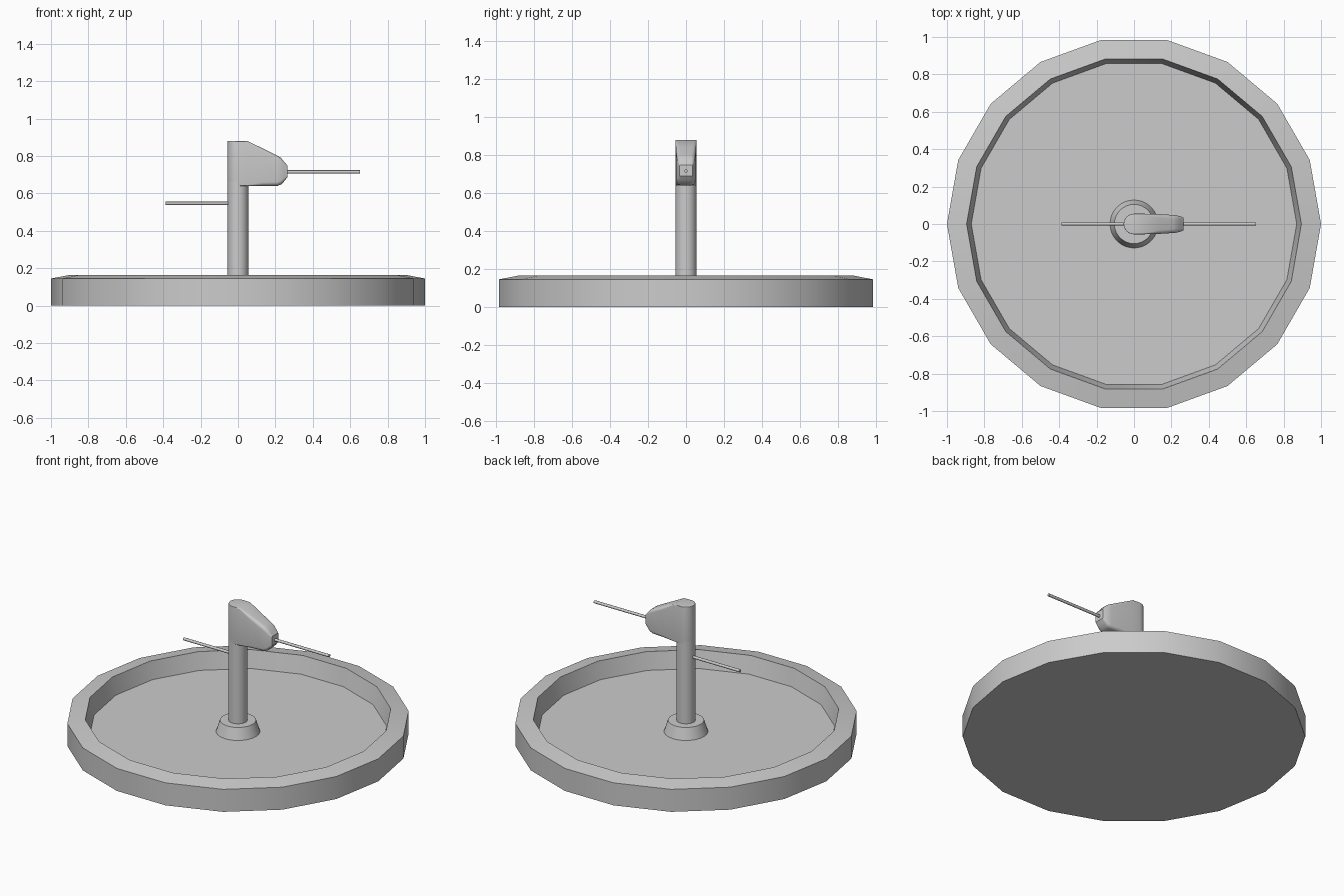
import bpy, bmesh
from math import sin, cos, pi, radians
from mathutils import Vector

cube = bpy.data.objects.get("Cube")
if cube:
    bpy.data.objects.remove(cube, do_unlink=True)

GREY = (0.6, 0.6, 0.6, 1)
metal = bpy.data.materials.new("plain grey")
metal.use_nodes = True
metal.diffuse_color = GREY
metal.node_tree.nodes["Principled BSDF"].inputs["Base Color"].default_value = GREY


def loft(name, rings):
    """Skin a list of equal-length point rings, cap both ends, smooth by angle."""
    bm = bmesh.new()
    loops = [[bm.verts.new(p) for p in ring] for ring in rings]
    n = len(loops[0])
    for a, b in zip(loops, loops[1:]):
        for i in range(n):
            j = (i + 1) % n
            bm.faces.new((a[i], a[j], b[j], b[i]))
    bm.faces.new(loops[0])
    bm.faces.new(loops[-1])
    bmesh.ops.recalc_face_normals(bm, faces=bm.faces)
    mesh = bpy.data.meshes.new(name)
    bm.to_mesh(mesh)
    bm.free()
    obj = bpy.data.objects.new(name, mesh)
    bpy.context.collection.objects.link(obj)
    mesh.materials.append(metal)
    bpy.ops.object.select_all(action='DESELECT')
    obj.select_set(True)
    bpy.context.view_layer.objects.active = obj
    bpy.ops.object.shade_smooth_by_angle(angle=radians(35))
    return obj


def turned(name, profile, sides):
    """Round part about z from (radius, height) pairs."""
    angles = [2 * pi * i / sides for i in range(sides)]
    return loft(name, [[(r * cos(a), r * sin(a), z) for a in angles] for r, z in profile])


def rod(name, x0, x1, z, r=0.009, sides=12):
    """Thin straight rod along x."""
    angles = [2 * pi * i / sides for i in range(sides)]
    return loft(name, [[(x, r * cos(a), z + r * sin(a)) for a in angles] for x in (x0, x1)])


def rounded_section(x, half, low, high, corner):
    """Rounded rectangle in the yz plane."""
    ring = []
    for k, (sy, sz) in enumerate([(1, 1), (-1, 1), (-1, -1), (1, -1)]):
        cy = sy * (half - corner)
        cz = (high - corner) if sz > 0 else (low + corner)
        for s in range(6):
            a = (k + s / 5) * pi / 2
            ring.append(Vector((x, cy + corner * cos(a), cz + corner * sin(a))))
    return ring


# Shallow faceted basin with a sloping rim
turned("basin", [(1, 0), (1, 0.145), (0.895, 0.165), (0.87, 0.055)], 18)

# Tapered foot and upright column
turned("column_foot", [(0.13, 0.05), (0.105, 0.128)], 32)
turned("column", [(0.055, 0.1), (0.055, 0.66)], 32)

# Head: rounded back, sloping top, narrowing nose
R = 0.055
back = [rounded_section(-R * cos(t), max(R * sin(t), 0.004), 0.64, 0.88, 0.003)
        for t in [pi / 2 * i / 8 for i in range(9)]]
nose = [rounded_section(*s) for s in [
    (0.05, 0.055, 0.64, 0.88, 0.006),
    (0.13, 0.053, 0.64, 0.842, 0.02),
    (0.21, 0.048, 0.64, 0.802, 0.022),
    (0.23, 0.046, 0.647, 0.79, 0.022),
    (0.25, 0.04, 0.668, 0.765, 0.015),
    (0.265, 0.034, 0.688, 0.748, 0.006)]]
loft("spout_head", back + nose)

# Thin rods: front jet and rear lever
rod("front_rod", 0.25, 0.652, 0.715)
rod("rear_rod", -0.387, -0.04, 0.547)
